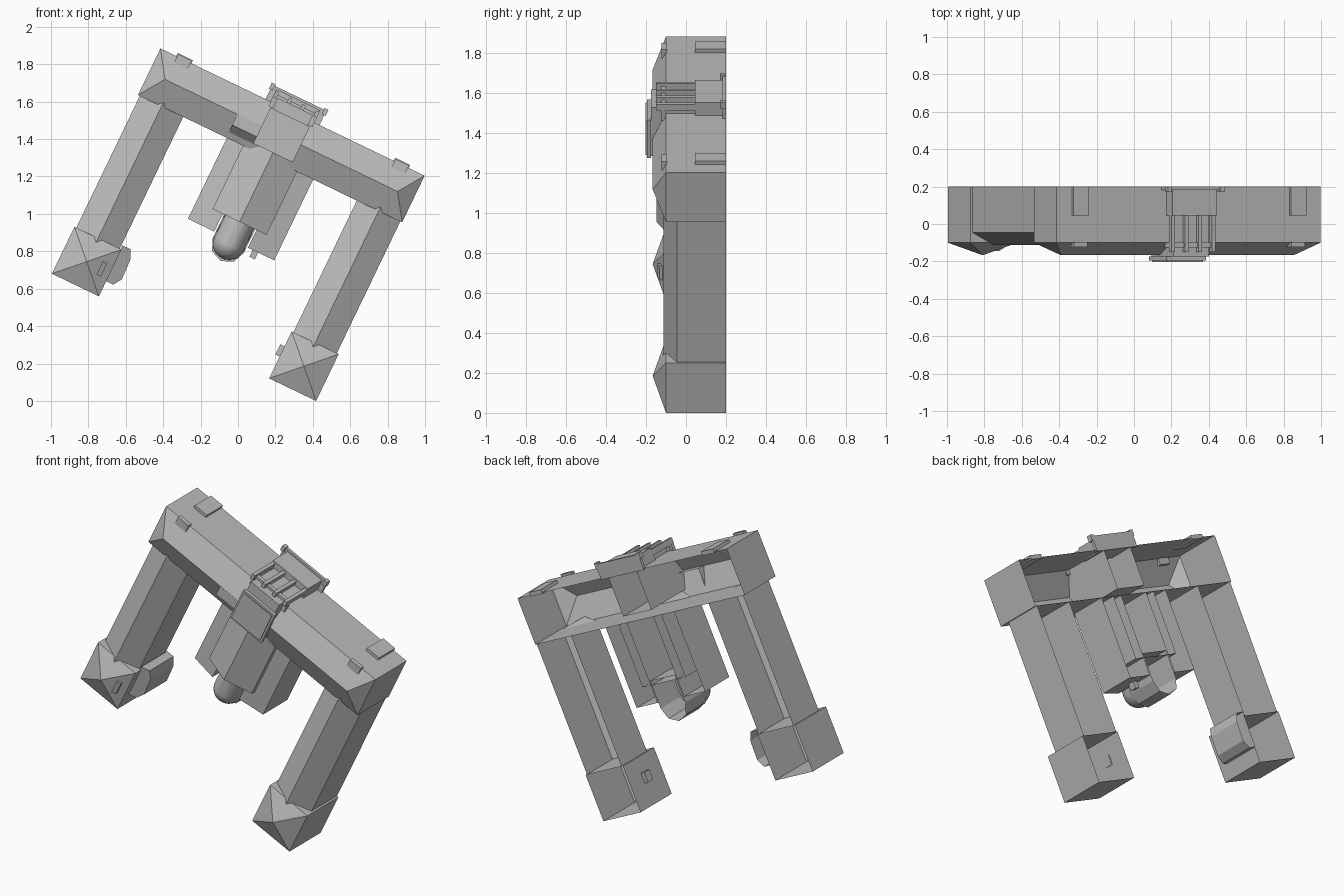
import bpy, bmesh, math
from mathutils import Matrix

cube = bpy.data.objects.get("Cube")
if cube:
    bpy.data.objects.remove(cube)

stone = bpy.data.materials.new("plain_grey")
stone.use_nodes = True
GREY = (0.5, 0.5, 0.5, 1)
stone.diffuse_color = GREY
stone.node_tree.nodes["Principled BSDF"].inputs["Base Color"].default_value = GREY

# Plan frame: s across the building, v along the wings, h up from the open base
C, D, MID = 0.901, 0.434, 0.412
FRAME = Matrix(((C, D, 0, -C * MID), (0, 0, -1, 0.2), (-D, C, 0, D * MID - 0.01), (0, 0, 0, 1)))
SIDES = ((1, "left"), (-1, "right"))


def loft(name, rings, cap=True, floor=False, smooth=False):
    """Skin a stack of rings; the bottom stays open unless floor is set."""
    bm = bmesh.new()
    loops = [[bm.verts.new(p) for p in ring] for ring in rings]
    n = len(loops[0])
    for low, high in zip(loops, loops[1:]):
        for i in range(n):
            j = (i + 1) % n
            bm.faces.new((low[i], low[j], high[j], high[i]))
    if cap:
        bm.faces.new(loops[-1])
    if floor:
        bm.faces.new(loops[0][::-1])
    bmesh.ops.remove_doubles(bm, verts=bm.verts, dist=1e-5)
    bmesh.ops.recalc_face_normals(bm, faces=bm.faces)
    bm.transform(FRAME)
    mesh = bpy.data.meshes.new(name)
    bm.to_mesh(mesh)
    bm.free()
    mesh.materials.append(stone)
    obj = bpy.data.objects.new(name, mesh)
    bpy.context.collection.objects.link(obj)
    if smooth:
        bpy.ops.object.select_all(action='DESELECT')
        obj.select_set(True)
        bpy.context.view_layer.objects.active = obj
        bpy.ops.object.shade_smooth_by_angle(angle=math.radians(35))
    return obj


def rect(s0, s1, v0, v1):
    return [(s0, v0), (s1, v0), (s1, v1), (s0, v1)]


def at(plan, h):
    return [(s, v, h) for s, v in plan]


def block(name, s0, s1, v0, v1, h0, h1, floor=True):
    plan = rect(min(s0, s1), max(s0, s1), v0, v1)
    return loft(name, [at(plan, h0), at(plan, h1)], floor=floor)


def roofed(name, s0, s1, v0, v1, eave, ridge, inset, along_v=True):
    """Open-bottomed wing; a negative inset pushes the ridge into its neighbour."""
    plan = rect(s0, s1, v0, v1)
    if along_v:
        m = (s0 + s1) / 2
        top = rect(m, m, v0 + inset[0], v1 - inset[1])
    else:
        m = (v0 + v1) / 2
        top = rect(s0 + inset[0], s1 - inset[1], m, m)
    return loft(name, [at(plan, 0), at(plan, eave), at(top, ridge)], cap=False)


# Main range with hipped roof
roofed("main_range", -0.784, 0.784, 1.25, 1.527, 0.3, 0.367, (0.094, 0.094), False)

# Side wings, end pavilions and the small facade projections
for k, side in SIDES:
    a, b = sorted((k * 0.515, k * 0.773))
    roofed(side + "_wing", a, b, 0.468, 1.25, 0.245, 0.312, (-0.025, -0.025))
    a, b = sorted((k * 0.505, k * 0.784))
    roofed(side + "_end_pavilion", a, b, 0.19, 0.468, 0.3, 0.367, (0.139, 0.139))
    block(side + "_facade_porch", k * 0.60, k * 0.69, 1.52, 1.545, 0, 0.155)
    block(side + "_facade_dormer", k * 0.605, k * 0.685, 1.49, 1.54, 0.295, 0.322)

    # Lean-to aisle beside the chapel
    plan = rect(k * 0.1, k * 0.256, 0.77, 1.25)
    heights = (0.265, 0.235, 0.235, 0.265)
    loft(side + "_aisle", [at(plan, 0), [(s, v, h) for (s, v), h in zip(plan, heights)]])

# Chapel nave and rounded apse
roofed("chapel_nave", -0.16, 0.16, 0.875, 1.25, 0.285, 0.348, (0, -0.1))


def apse_plan(r, centre, steps):
    arc = [math.pi * i / steps for i in range(steps + 1)]
    return [(r, 0.9)] + [(r * math.cos(t), centre - r * math.sin(t)) for t in arc] + [(-r, 0.9)]


base = apse_plan(0.092, 0.735, 4)
loft("apse_base", [at(base, 0), at(base, 0.19)])
walls = apse_plan(0.086, 0.745, 16)
rings = [at(walls, 0.17)]
for i in range(8):
    t = math.pi / 2 * i / 8
    rings.append(at(apse_plan(0.086 * math.cos(t), 0.745, 16), 0.215 + 0.09 * math.sin(t)))
loft("apse_dome", rings, smooth=True)

# Central pavilion with its flat crown
block("central_pavilion", -0.105, 0.105, 1.29, 1.56, 0, 0.375, floor=False)
block("crown_slab", -0.117, 0.117, 1.285, 1.497, 0.375, 0.395)
block("crown_panel", -0.105, 0.105, 1.296, 1.486, 0.395, 0.402)

# Portico: base, columns, entablature and entrance step
block("portico_base", -0.13, 0.13, 1.52, 1.6, 0, 0.155, floor=False)
block("portico_step", -0.16, 0.16, 1.52, 1.612, 0, 0.018)
block("entablature", -0.13, 0.13, 1.5, 1.575, 0.3, 0.325)
for i in range(4):
    s = -0.12 + 0.08 * i
    block(f"column_{i + 1}", s - 0.01, s + 0.01, 1.555, 1.59, 0.155, 0.35)
for k, side in SIDES:
    block(side + "_step_end", k * 0.145, k * 0.168, 1.585, 1.62, 0, 0.03)

# Roof dormer beside the crown
foot, top = rect(-0.26, -0.11, 1.282, 1.39), rect(-0.26, -0.11, 1.325, 1.39)
loft("roof_dormer", [at(foot, 0.315), at(top, 0.367)])

# Annex on the right end pavilion
edge = [(-0.51, 0.28), (-0.463, 0.28), (-0.434, 0.325), (-0.438, 0.44), (-0.463, 0.49), (-0.51, 0.49)]
loft("annex", [at(edge, 0), [(s, v, 0.22 - (s + 0.434) * 0.4) for s, v in edge]])

# Small fittings
panel = rect(-0.567, -0.542, 0.29, 0.37)
loft("roof_hatch", [at(panel, 0.3), [(s, v, 0.302 - (s + 0.505) * 0.48 + 0.012) for s, v in panel]])
block("wall_stack", 0.48, 0.51, 0.32, 0.38, 0.12, 0.17)
block("aisle_stack", 0.128, 0.16, 0.73, 0.775, 0.08, 0.12)
